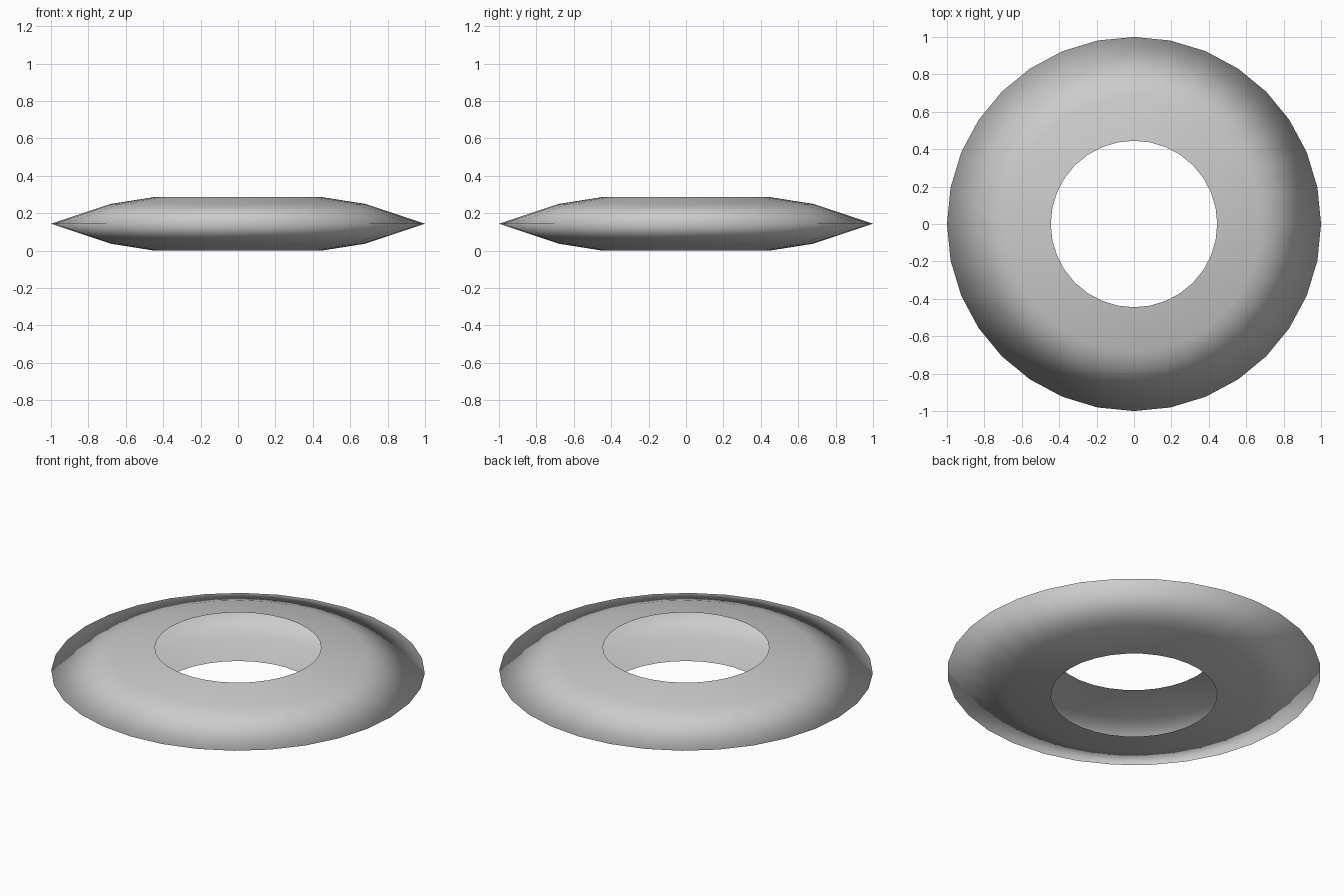
import bpy, bmesh
from math import sin, cos, tau

if "Cube" in bpy.data.objects:
    bpy.data.objects.remove(bpy.data.objects["Cube"])

SEGMENTS = 32
# Half profile (radius, height), bottom lip to top lip; the shell is open towards the hole
PROFILE = [(0.445, 0.0), (0.68, 0.037), (1.0, 0.1435), (0.68, 0.25), (0.445, 0.287)]

bm = bmesh.new()
# One ring of vertices per profile point
rings = [[bm.verts.new((r * cos(tau * i / SEGMENTS), r * sin(tau * i / SEGMENTS), z))
          for i in range(SEGMENTS)] for r, z in PROFILE]

# Skin neighbouring rings with outward-facing quads
for low, high in zip(rings, rings[1:]):
    for i in range(SEGMENTS):
        j = (i + 1) % SEGMENTS
        face = bm.faces.new((low[i], low[j], high[j], high[i]))
        face.smooth = True

mesh = bpy.data.meshes.new("ring_shell")
bm.to_mesh(mesh)
bm.free()
bpy.context.collection.objects.link(bpy.data.objects.new("ring_shell", mesh))
